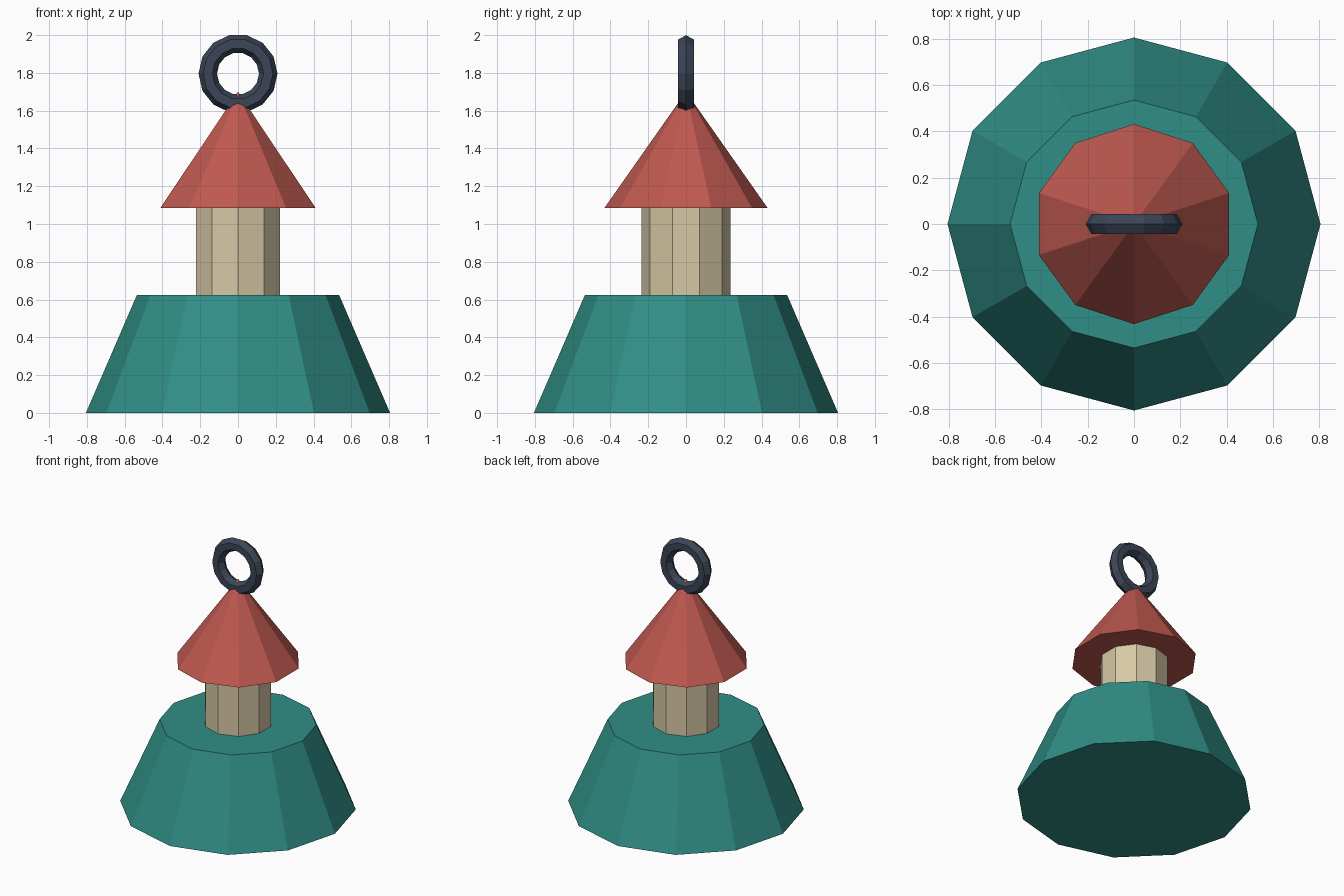
import bpy, bmesh
from math import cos, sin, pi, tau

if "Cube" in bpy.data.objects:
    bpy.data.objects.remove(bpy.data.objects["Cube"])


def finish(name, bm, color):
    bmesh.ops.recalc_face_normals(bm, faces=bm.faces)
    me = bpy.data.meshes.new(name)
    bm.to_mesh(me)
    bm.free()
    mat = bpy.data.materials.new(name + "_paint")
    mat.diffuse_color = (*color, 1)
    mat.use_nodes = True
    mat.node_tree.nodes["Principled BSDF"].inputs["Base Color"].default_value = mat.diffuse_color
    me.materials.append(mat)
    ob = bpy.data.objects.new(name, me)
    bpy.context.collection.objects.link(ob)
    return ob


def cone(name, sides, r1, r2, z1, z2, color):
    bm = bmesh.new()
    bmesh.ops.create_cone(bm, cap_ends=True, segments=sides,
                          radius1=r1, radius2=r2, depth=z2 - z1)
    if r2 == 0:
        bmesh.ops.remove_doubles(bm, verts=bm.verts, dist=1e-4)
    ob = finish(name, bm, color)
    ob.location.z = (z1 + z2) / 2


def ring(name, major, minor, segs, sides, z, color):
    # Upright ring: hexagonal section swept in the xz plane
    bm = bmesh.new()
    rows = []
    for i in range(segs):
        a = tau * i / segs
        row = []
        for j in range(sides):
            b = tau * j / sides
            r = major + minor * cos(b)
            row.append(bm.verts.new((r * cos(a), minor * sin(b), z + r * sin(a))))
        rows.append(row)
    for i in range(segs):
        p, q = rows[i], rows[(i + 1) % segs]
        for j in range(sides):
            k = (j + 1) % sides
            bm.faces.new((p[j], p[k], q[k], q[j]))
    finish(name, bm, color)


# Tapered base, neck, pointed cap and hanging ring
cone("base", 12, 0.805, 0.535, 0, 0.625, (0.03, 0.27, 0.24))
cone("neck", 10, 0.235, 0.235, 0.60, 1.10, (0.68, 0.58, 0.38))
cone("cap", 10, 0.432, 0, 1.085, 1.70, (0.52, 0.10, 0.08))
ring("hanging_ring", 0.16, 0.049, 14, 6, 1.796, (0.045, 0.06, 0.095))
